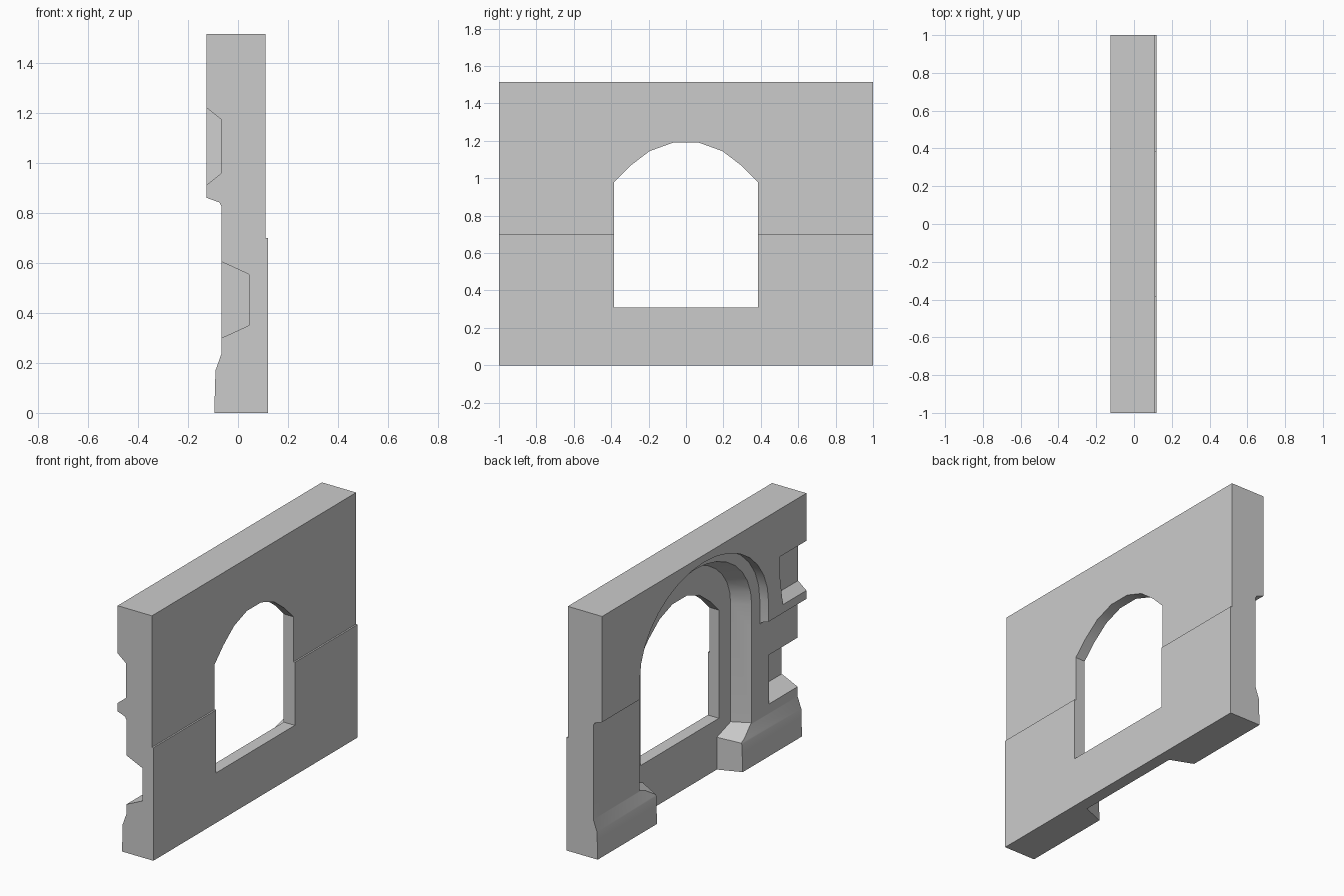
import bpy
import bmesh
import math

if "Cube" in bpy.data.objects:
    bpy.data.objects.remove(bpy.data.objects["Cube"])

stone = bpy.data.materials.new("grey_stone")
stone.use_nodes = True
GREY = (0.6, 0.6, 0.6, 1)
stone.diffuse_color = GREY
stone.node_tree.nodes["Principled BSDF"].inputs["Base Color"].default_value = GREY


def loft(name, ring_a, ring_b):
    """Closed solid between two matching rings of 3D points."""
    bm = bmesh.new()
    a = [bm.verts.new(p) for p in ring_a]
    b = [bm.verts.new(p) for p in ring_b]
    n = len(a)
    bm.faces.new(a)
    bm.faces.new(b[::-1])
    for i in range(n):
        j = (i + 1) % n
        bm.faces.new((a[j], a[i], b[i], b[j]))
    bmesh.ops.recalc_face_normals(bm, faces=bm.faces)
    mesh = bpy.data.meshes.new(name)
    bm.to_mesh(mesh)
    bm.free()
    mesh.materials.append(stone)
    obj = bpy.data.objects.new(name, mesh)
    bpy.context.collection.objects.link(obj)
    return obj


def at_x(x, outline):
    return [(x, y, z) for y, z in outline]


def at_y(y, profile):
    return [(x, y, z) for x, z in profile]


def arch(half, rise, spring, feet, segments=16):
    """Elliptical arch outline standing on mirrored feet (listed bottom up)."""
    top = []
    for i in range(segments + 1):
        t = math.pi * i / segments
        top.append((half * math.cos(t), spring + rise * math.sin(t)))
    return feet + top + [(-y, z) for y, z in reversed(feet)]


def cut(target, cutter):
    cutter.hide_render = True
    mod = target.modifiers.new("cut", 'BOOLEAN')
    mod.operation = 'DIFFERENCE'
    mod.solver = 'EXACT'
    mod.object = cutter
    bpy.context.view_layer.objects.active = target
    bpy.ops.object.modifier_apply(modifier=mod.name)


FLOOR = 0.044
FACE = -0.065
SPRING = 0.98

# Wall body: plinth, main face and projecting upper band
wall_profile = [(0.11, 0), (0.11, 1.515), (-0.125, 1.515), (-0.125, 0.86),
                (-0.075, 0.842), (FACE, 0.825), (FACE, 0.24),
                (-0.09, 0.17), (-0.095, 0)]
wall = loft("wall", at_y(-1, wall_profile), at_y(1, wall_profile))

# Thin panel along the foot of the inner side
panel_profile = [(0.11, 0), (0.12, 0), (0.12, 0.7), (0.11, 0.7)]
panel = loft("inner_panel", at_y(-1, panel_profile), at_y(1, panel_profile))

# Window opening with a flat segmental head
half_head = [(0.385, SPRING), (0.3, 1.065), (0.195, 1.145), (0.07, 1.19)]
opening = ([(0.385, 0.31)] + half_head
           + [(-y, z) for y, z in reversed(half_head)] + [(-0.385, 0.31)])

# Splayed arched recess, narrowing between the plinth blocks
recess_front = arch(0.584, 0.464, SPRING,
                    [(0.438, -0.1), (0.438, 0.17), (0.584, 0.25)])
recess_back = arch(0.5, 0.38, SPRING,
                   [(0.365, -0.1), (0.365, 0.2), (0.5, 0.245)])

# Wider arch through the upper band only
band_arch = arch(0.63, 0.49, SPRING, [(0.63, 0.8)])

cutters = [
    loft("opening_cutter", at_x(-0.3, opening), at_x(0.3, opening)),
    loft("recess_cutter", at_x(-0.14, recess_front), at_x(FLOOR, recess_back)),
    loft("band_cutter", at_x(-0.2, band_arch), at_x(FACE, band_arch)),
]


# Pockets with sloping tops and bottoms, open at one end of the wall
def pocket(name, face, depth, low, high, slope, y_low, y_high):
    out = 0.05
    extra = slope * out / (depth - face)
    ring = [(face - out, low - extra), (depth, low + slope),
            (depth, high - slope), (face - out, high + extra)]
    inner = [(x, y_high if z > high else y_low, z) for x, z in ring]
    return loft(name, at_y(-1.1, ring), inner)


cutters.append(pocket("upper_pocket_cutter", -0.125, -0.068, 0.912, 1.22,
                      0.046, -0.77, -0.71))
cutters.append(pocket("lower_pocket_cutter", FACE, 0.044, 0.3, 0.604,
                      0.05, -0.72, -0.72))

cut(panel, cutters[0])
for cutter in cutters:
    cut(wall, cutter)
for cutter in cutters:
    bpy.data.objects.remove(cutter)

# Soft shading on the arches, crisp edges elsewhere
bpy.ops.object.select_all(action='DESELECT')
wall.select_set(True)
bpy.context.view_layer.objects.active = wall
bpy.ops.object.shade_smooth_by_angle(angle=math.radians(25))
